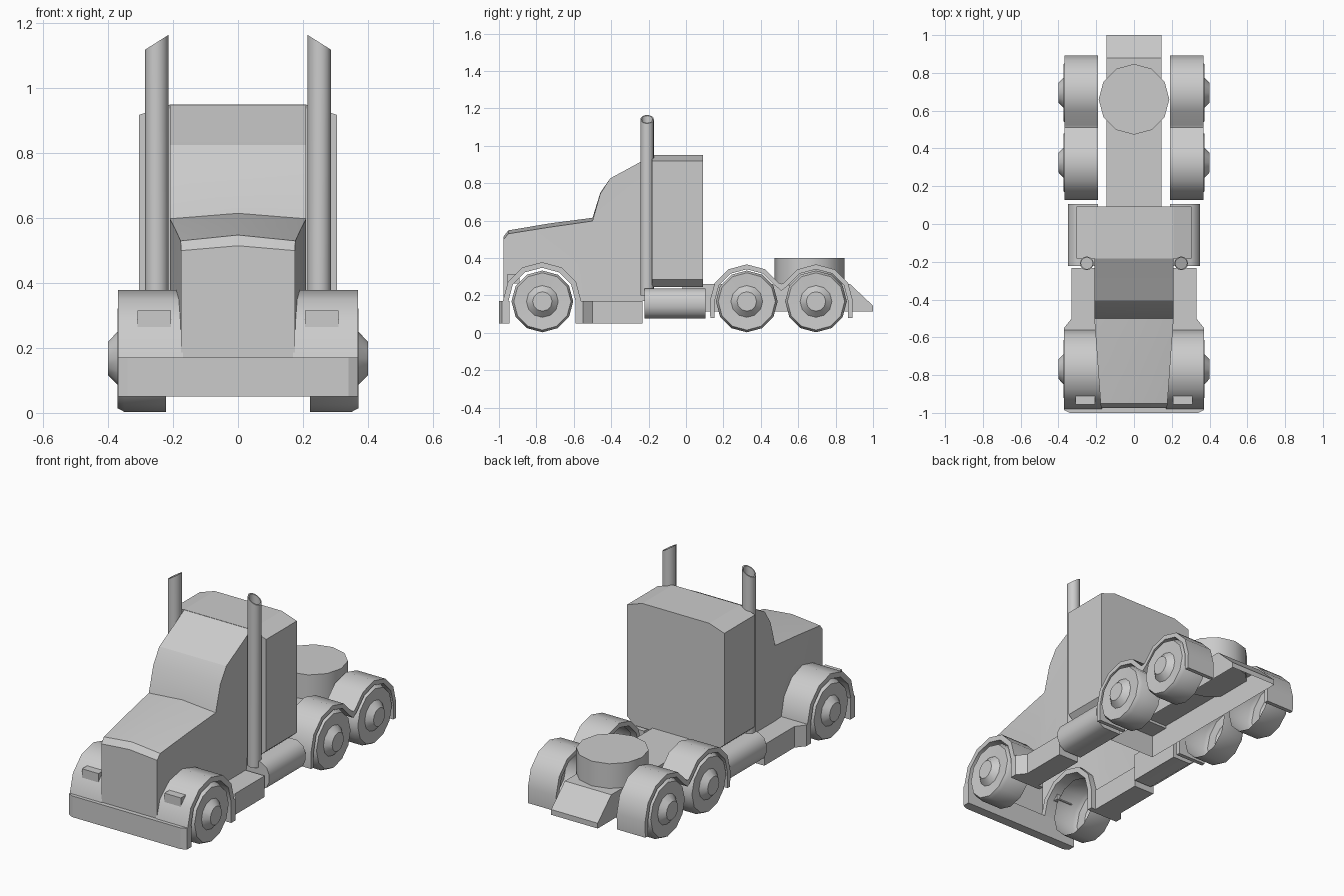
import bpy, bmesh, math
from math import sin, cos, radians, pi

if "Cube" in bpy.data.objects:
    bpy.data.objects.remove(bpy.data.objects["Cube"])


def finish(name, verts, faces, mirror=False, smooth=None):
    """Make an object from points and faces, optionally mirrored across x."""
    me = bpy.data.meshes.new(name)
    me.from_pydata(verts, [], faces)
    bm = bmesh.new()
    bm.from_mesh(me)
    bmesh.ops.remove_doubles(bm, verts=bm.verts, dist=1e-5)
    bmesh.ops.recalc_face_normals(bm, faces=bm.faces)
    bm.to_mesh(me)
    bm.free()
    ob = bpy.data.objects.new(name, me)
    bpy.context.collection.objects.link(ob)
    if mirror:
        ob.modifiers.new("Mirror", 'MIRROR').use_mirror_merge = False
    if smooth:
        bpy.ops.object.select_all(action='DESELECT')
        ob.select_set(True)
        bpy.context.view_layer.objects.active = ob
        bpy.ops.object.shade_smooth_by_angle(angle=radians(smooth))
    return ob


def prism(name, pts, axis, a, b, mirror=False, smooth=None, skip=()):
    """Extrude a 2D outline along an axis; skip leaves chosen side faces open."""
    def place(p, t):
        return {'x': (t, p[0], p[1]), 'y': (p[0], t, p[1]), 'z': (p[0], p[1], t)}[axis]
    n = len(pts)
    verts = [place(p, a) for p in pts] + [place(p, b) for p in pts]
    faces = [(i, (i + 1) % n, n + (i + 1) % n, n + i) for i in range(n) if i not in skip]
    faces += [tuple(range(n)), tuple(range(n, 2 * n))]
    return finish(name, verts, faces, mirror, smooth)


def arc(cy, r, degs, cz=0.168):
    return [(cy + r * cos(radians(d)), cz + r * sin(radians(d))) for d in degs]


# Hood and cab: stations of (y, edge z, centre z), open underneath
def half_width(y):
    return 0.21 if y > -0.5 else 0.175 + 0.035 * (y + 0.975) / 0.475


stations = [(-0.975, 0.50, 0.515), (-0.95, 0.53, 0.548), (-0.73, 0.565, 0.585),
            (-0.50, 0.598, 0.615), (-0.458, 0.745, 0.75), (-0.405, 0.826, 0.826),
            (-0.245, 0.913, 0.913), (-0.18, 0.95, 0.95)]
arch = [(-0.975, 0.17)] + arc(-0.77, 0.18, range(180, -1, -30)) + [(-0.5, 0.17)]
verts, faces = [], []


def add_face(pts):
    faces.append(tuple(range(len(verts), len(verts) + len(pts))))
    verts.extend(pts)


edge = [(y, z) for y, z, c in stations]
for s in (-1, 1):
    for (y0, e0, c0), (y1, e1, c1) in zip(stations, stations[1:]):
        add_face([(0, y0, c0), (0, y1, c1), (s * half_width(y1), y1, e1),
                  (s * half_width(y0), y0, e0)])
    add_face([(s * half_width(y), y, z) for y, z in edge[:4] + arch[::-1]])
    add_face([(s * 0.21, y, z) for y, z in edge[3:] + [(-0.18, 0.17), (-0.5, 0.17)]])
add_face([(-0.175, -0.975, 0.17), (0.175, -0.975, 0.17), (0.175, -0.975, 0.50),
          (0, -0.975, 0.515), (-0.175, -0.975, 0.50)])
finish("hood_and_cab", verts, faces, smooth=22)

# Sleeper box with chamfered roof and tucked-in base
prism("sleeper", [(-0.26, 0.245), (0.26, 0.245), (0.305, 0.285), (0.305, 0.918), (0.21, 0.95),
                  (-0.21, 0.95), (-0.305, 0.918), (-0.305, 0.285)], 'y', -0.183, 0.092)

# Bumper, headlights and side steps
prism("bumper", [(-0.37, -0.945), (-0.37, -0.985), (-0.34, -1.0), (0.34, -1.0),
                 (0.37, -0.985), (0.37, -0.945)], 'z', 0.05, 0.17)
prism("headlight", [(-0.955, 0.265), (-0.955, 0.315), (-0.89, 0.315), (-0.89, 0.265)],
      'x', 0.207, 0.31, mirror=True)
prism("side_step", [(0.20, -0.59), (0.37, -0.59), (0.37, -0.55), (0.33, -0.5),
                    (0.33, -0.232), (0.20, -0.232)], 'z', 0.05, 0.17, mirror=True)

# Fuel tanks
prism("fuel_tank", [(0.19, 0.078), (0.30, 0.078), (0.335, 0.10), (0.35, 0.135), (0.35, 0.178),
                    (0.335, 0.213), (0.30, 0.236), (0.19, 0.236)],
      'y', -0.222, 0.105, mirror=True, smooth=50)

# Front fenders
outer = arc(-0.77, 0.21, range(180, -1, -30))
inner = arc(-0.77, 0.18, range(0, 181, 30))
prism("front_fender", outer + [(-0.56, 0.05), (-0.59, 0.05)] + inner, 'x', 0.17, 0.37,
      mirror=True, smooth=35)


# Rear fenders: one double arch over both wheels
def double_arch(r, valley, foot):
    left = [(foot, 0.08)] + arc(0.325, r, range(180, 29, -30))
    return left + [(0.51, valley)] + [(1.02 - y, z) for y, z in left[::-1]]


prism("rear_fender", double_arch(0.198, 0.262, 0.13) + double_arch(0.172, 0.225, 0.153)[::-1],
      'x', 0.19, 0.368, mirror=True, smooth=35)

# Chassis rail, open underneath, and round coupling plate
prism("chassis", [(-0.02, 0.115), (-0.02, 0.26), (0.878, 0.26), (1.0, 0.145), (1.0, 0.115)],
      'x', -0.146, 0.146, skip=(4,))
prism("coupling_plate", [(0.187 * cos(i * pi / 6), 0.66 + 0.187 * sin(i * pi / 6))
                         for i in range(12)], 'z', 0.24, 0.40, smooth=35)


# Turned parts: rings of points joined into a skin
def skin(name, rings, smooth, mirror=True, cap=True):
    n = len(rings[0])
    verts = [v for ring in rings for v in ring]
    faces = [(k * n + i, k * n + (i + 1) % n, (k + 1) * n + (i + 1) % n, (k + 1) * n + i)
             for k in range(len(rings) - 1) for i in range(n)]
    if cap:
        faces.append(tuple(range(len(verts) - n, len(verts))))
    return finish(name, verts, faces, mirror, smooth)


# Wheels: hollow on the inner side, with raised hub
profile = [(0.222, 0.165), (0.35, 0.165), (0.372, 0.153), (0.368, 0.085), (0.40, 0.052)]
for name, y in (("front_wheel", -0.768), ("middle_wheel", 0.325), ("rear_wheel", 0.695)):
    skin(name, [[(x, y + r * cos(i * pi / 6), 0.168 + r * sin(i * pi / 6)) for i in range(12)]
                for x, r in profile], 32)


# Exhaust stacks with slanted open tops
def stack_ring(r, z, slope):
    return [(0.25 + r * cos(i * pi / 8), -0.208 + r * sin(i * pi / 8),
             z - slope * r * cos(i * pi / 8)) for i in range(16)]


skin("exhaust_stack", [stack_ring(0.036, 0.20, 0), stack_ring(0.036, 1.142, 0.63),
                       stack_ring(0.030, 1.142, 0.63), stack_ring(0.030, 1.06, 0.63)], 35)
